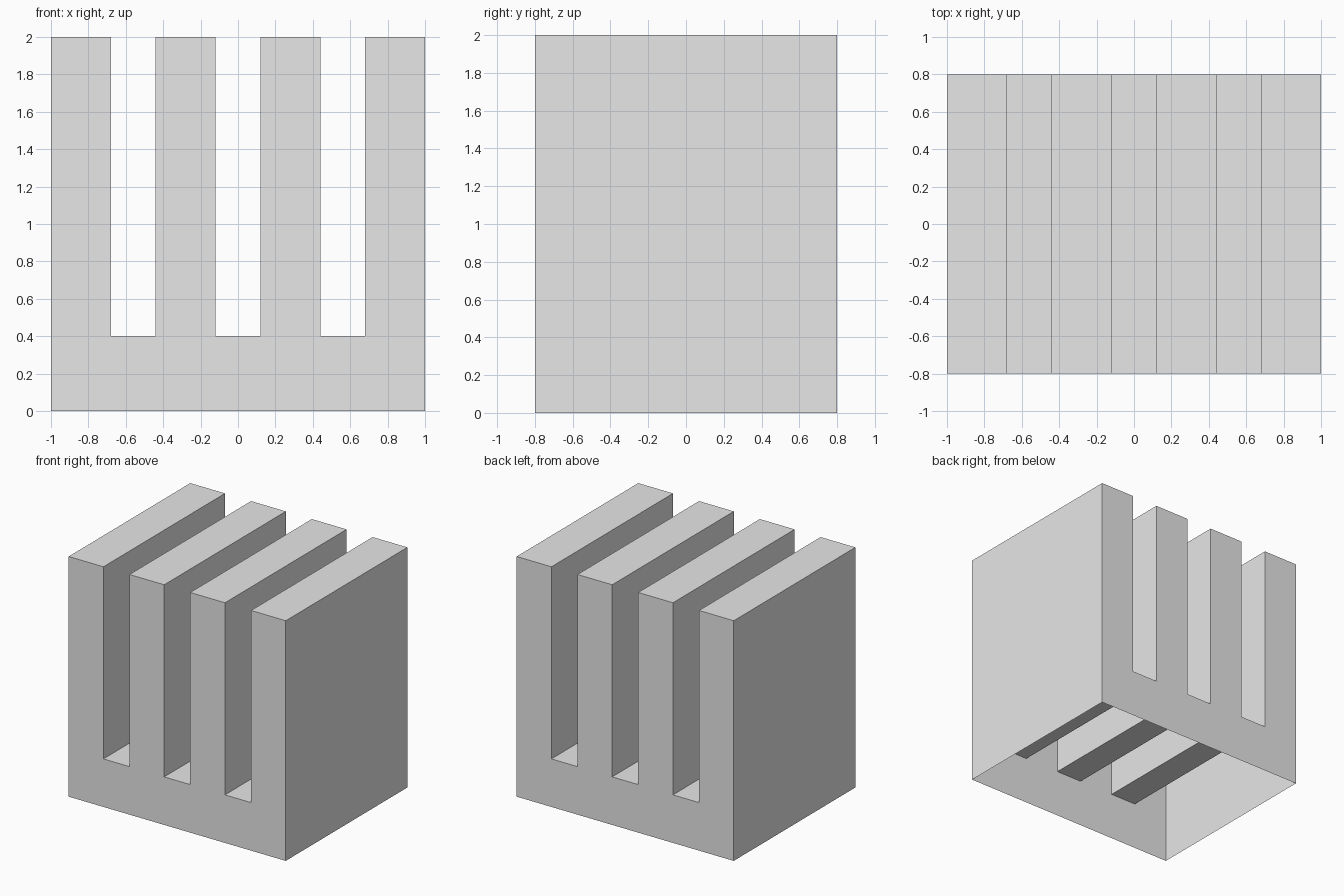
import bpy
import bmesh

cube = bpy.data.objects.get("Cube")
if cube:
    bpy.data.objects.remove(cube, do_unlink=True)

HALF_WIDTH, HALF_DEPTH, HEIGHT = 1.0, 0.8, 2.0
SLOT_FLOOR, SLOT_HALF = 0.4, 0.12
SLOT_CENTRES = (-0.56, 0.0, 0.56)

# Plain grey finish
grey = bpy.data.materials.new("light_grey")
grey.use_nodes = True
colour = (0.8, 0.8, 0.8, 1.0)
grey.diffuse_color = colour
grey.node_tree.nodes["Principled BSDF"].inputs["Base Color"].default_value = colour

# Comb outline: base, four fins and three slots
outline = [(-HALF_WIDTH, 0), (-HALF_WIDTH, HEIGHT)]
for c in SLOT_CENTRES:
    left, right = c - SLOT_HALF, c + SLOT_HALF
    outline += [(left, HEIGHT), (left, SLOT_FLOOR), (right, SLOT_FLOOR), (right, HEIGHT)]
outline += [(HALF_WIDTH, HEIGHT), (HALF_WIDTH, 0)]

# Extrude the outline from front to back
bm = bmesh.new()
front = bm.faces.new([bm.verts.new((x, -HALF_DEPTH, z)) for x, z in outline])
result = bmesh.ops.extrude_face_region(bm, geom=[front], use_keep_orig=True)
moved = [v for v in result["geom"] if isinstance(v, bmesh.types.BMVert)]
bmesh.ops.translate(bm, verts=moved, vec=(0, 2 * HALF_DEPTH, 0))
bmesh.ops.recalc_face_normals(bm, faces=bm.faces)

# The hollow shell is open underneath
underside = [f for f in bm.faces if all(v.co.z < 0.01 for v in f.verts)]
bmesh.ops.delete(bm, geom=underside, context="FACES")

mesh = bpy.data.meshes.new("slotted_block")
bm.to_mesh(mesh)
bm.free()
mesh.materials.append(grey)
block = bpy.data.objects.new("slotted_block", mesh)
bpy.context.collection.objects.link(block)
